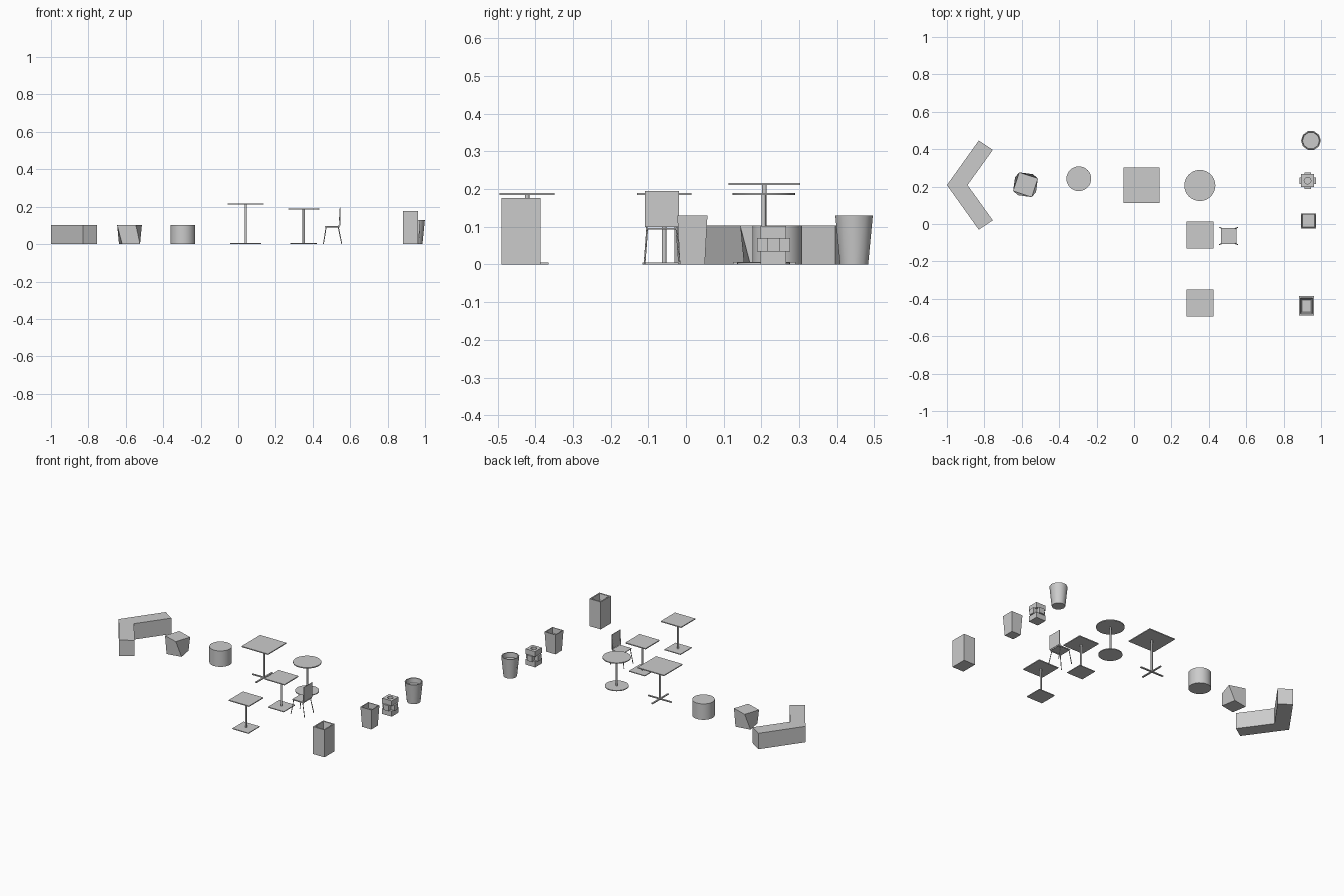
import bpy, bmesh, math

if "Cube" in bpy.data.objects:
    bpy.data.objects.remove(bpy.data.objects["Cube"])


def make(name, verts, faces):
    mesh = bpy.data.meshes.new(name)
    mesh.from_pydata(verts, [], faces)
    bm = bmesh.new()
    bm.from_mesh(mesh)
    bmesh.ops.recalc_face_normals(bm, faces=bm.faces)
    bm.to_mesh(mesh)
    bm.free()
    ob = bpy.data.objects.new(name, mesh)
    bpy.context.collection.objects.link(ob)
    return ob


def smooth(ob):
    bpy.ops.object.select_all(action='DESELECT')
    ob.select_set(True)
    bpy.context.view_layer.objects.active = ob
    bpy.ops.object.shade_smooth_by_angle(angle=math.radians(40))
    return ob


def loft(name, rings):
    """Skin a stack of (outline, z) rings and cap both ends."""
    n = len(rings[0][0])
    verts = [(x, y, z) for pts, z in rings for x, y in pts]
    faces = [(k * n + i, k * n + (i + 1) % n, (k + 1) * n + (i + 1) % n, (k + 1) * n + i)
             for k in range(len(rings) - 1) for i in range(n)]
    last = (len(rings) - 1) * n
    faces += [tuple(range(n))[::-1], tuple(range(last, last + n))]
    return make(name, verts, faces)


def rect(cx, cy, w, d, deg=0):
    a = math.radians(deg)
    return [(cx + x * w / 2 * math.cos(a) - y * d / 2 * math.sin(a),
             cy + x * w / 2 * math.sin(a) + y * d / 2 * math.cos(a))
            for x, y in ((-1, -1), (1, -1), (1, 1), (-1, 1))]


def ngon(cx, cy, r, n=32):
    return [(cx + r * math.cos(2 * math.pi * i / n), cy + r * math.sin(2 * math.pi * i / n))
            for i in range(n)]


def slab(name, outline, z0, z1):
    return loft(name, [(outline, z0), (outline, z1)])


def rod(name, a, b, r):
    cu = bpy.data.curves.new(name, 'CURVE')
    cu.dimensions = '3D'
    cu.bevel_depth = r
    cu.bevel_resolution = 1
    cu.use_fill_caps = True
    sp = cu.splines.new('POLY')
    sp.points.add(1)
    sp.points[0].co, sp.points[1].co = (*a, 1), (*b, 1)
    ob = bpy.data.objects.new(name, cu)
    bpy.context.collection.objects.link(ob)


# V-shaped bench
slab("corner_bench", [(-1, .208), (-.83, -.03), (-.755, .02), (-.89, .208),
                      (-.755, .396), (-.83, .446)], 0, .103)

# Stools: twisted block and round drum
loft("twisted_stool", [(rect(-.58, .21, .097, .097, 10), 0),
                       (rect(-.58, .21, .105, .105, -18), .103)])
smooth(slab("drum_stool", ngon(-.295, .242, .066), 0, .103))

# Tables
def post(name, x, y, top):
    smooth(slab(name, ngon(x, y, .006, 12), .003, top))

slab("large_table_top", rect(.04, .208, .19, .19), .211, .217)
post("large_table_post", .04, .208, .212)
slab("large_table_foot_x", rect(.04, .208, .166, .01), 0, .006)
slab("large_table_foot_y", rect(.04, .208, .01, .166), 0, .006)

smooth(slab("round_table_top", ngon(.352, .206, .083), .184, .190))
post("round_table_post", .352, .206, .185)
smooth(slab("round_table_base", ngon(.352, .206, .07), 0, .005))

for label, y in (("near", -.422), ("middle", -.058)):
    slab(label + "_table_top", rect(.352, y, .145, .145), .184, .190)
    post(label + "_table_post", .352, y, .185)
    slab(label + "_table_base", rect(.352, y, .115, .115), 0, .005)

# Chair facing the middle table
cy = -.064
slab("chair_seat", rect(.505, cy, .082, .084), .093, .097)
slab("chair_back", rect(.546, cy, .003, .09), .1, .195)
for s in (-1, 1):
    rod("chair_front_leg", (.472, cy + s * .039, .094), (.457, cy + s * .046, 0), .0025)
    rod("chair_rear_leg", (.536, cy + s * .039, .094), (.555, cy + s * .046, 0), .0025)
    rod("chair_seat_rail", (.468, cy + s * .04, .092), (.543, cy + s * .04, .092), .0025)
    rod("chair_back_rod", (.540, cy + s * .04, .092), (.546, cy + s * .042, .19), .002)

# Tall rectangular planter with a sloped well
bx, by = .922, -.438
loft("tall_planter", [(rect(bx, by, .082, .104), 0), (rect(bx, by, .082, .104), .177),
                      (rect(bx, by, .066, .086), .177), (rect(bx, by, .05, .066), .125)])

# Tapered square planter
bx, by = .933, .017
loft("tapered_planter", [(rect(bx, by, .066, .066), 0), (rect(bx, by, .08, .08), .13),
                         (rect(bx, by, .07, .07), .13), (rect(bx, by, .066, .066), .095)])

# Low-sided round planter
bx, by = .946, .446
smooth(loft("round_planter", [(ngon(bx, by, .04, 10), 0), (ngon(bx, by, .053, 10), .13),
                              (ngon(bx, by, .047, 10), .13), (ngon(bx, by, .045, 10), .1)]))

# Notched block planter: two square blocks around a cross-shaped middle
bx, by = .928, .232
for label, z0, z1 in (("lower", 0, .036), ("upper", .068, .102)):
    slab(label + "_block", rect(bx, by, .068, .068), z0, z1)
slab("cross_arm_x", rect(bx, by, .088, .035), .034, .07)
slab("cross_arm_y", rect(bx, by, .035, .088), .034, .07)
hole = slab("hole_cutter", ngon(bx, by, .018, 12), .08, .12)
hole.hide_render = True
hole.hide_viewport = True
mod = bpy.data.objects["upper_block"].modifiers.new("hole", 'BOOLEAN')
mod.operation = 'DIFFERENCE'
mod.object = hole
